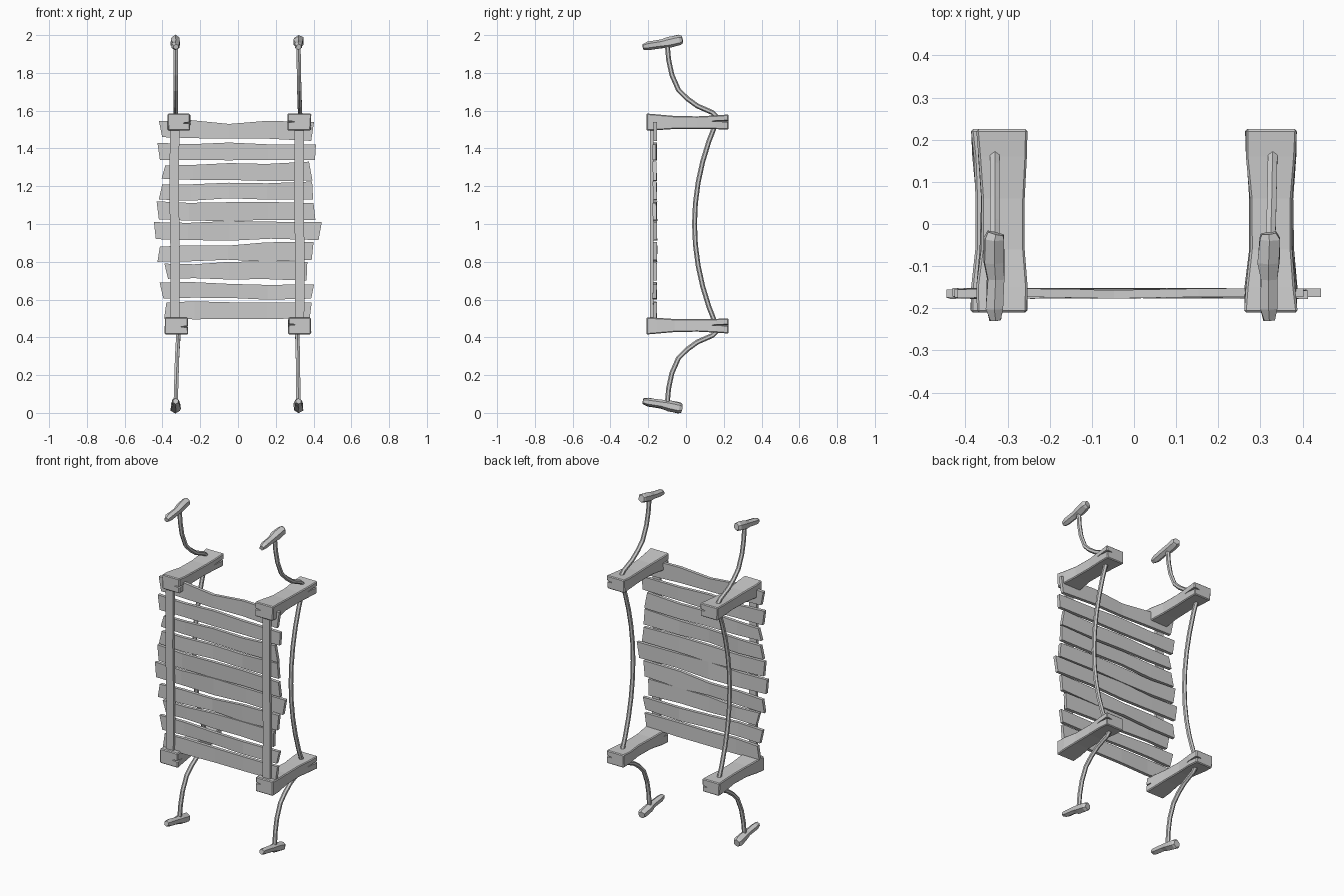
import bpy, bmesh, math, random
from mathutils import Vector

if "Cube" in bpy.data.objects:
    bpy.data.objects.remove(bpy.data.objects["Cube"])

random.seed(4)
MID = 1.0  # mirror height between upper and lower halves


def loft(name, rings):
    """Closed solid through a row of equally sized rings."""
    bm = bmesh.new()
    rows = [[bm.verts.new(p) for p in r] for r in rings]
    n = len(rows[0])
    for a, b in zip(rows, rows[1:]):
        for i in range(n):
            j = (i + 1) % n
            bm.faces.new((a[i], a[j], b[j], b[i]))
    bm.faces.new(rows[0][::-1])
    bm.faces.new(rows[-1])
    bmesh.ops.recalc_face_normals(bm, faces=bm.faces)
    me = bpy.data.meshes.new(name)
    bm.to_mesh(me)
    bm.free()
    ob = bpy.data.objects.new(name, me)
    bpy.context.collection.objects.link(ob)
    return ob


def tube(name, pts, radii, sides=6, wobble=0.0):
    """Round sweep along a path lying roughly in a y-z plane."""
    pts = [Vector(p) for p in pts]
    rings = []
    for i, p in enumerate(pts):
        t = (pts[min(i + 1, len(pts) - 1)] - pts[max(i - 1, 0)]).normalized()
        u = (Vector((1, 0, 0)) - t * t.x).normalized()
        v = t.cross(u)
        ring = []
        for k in range(sides):
            a = math.tau * (k + 0.5) / sides
            r = radii[i] * (1 + random.uniform(-wobble, wobble))
            ring.append(p + (u * math.cos(a) + v * math.sin(a)) * r)
        rings.append(ring)
    return loft(name, rings)


def jit(a):
    return random.uniform(-a, a)


# Planks: left x, left bottom z, left top z, right x, right bottom z, right top z
PLANKS = [
    (-.41, 1.46, 1.545, .395, 1.44, 1.54), (-.42, 1.34, 1.43, .41, 1.34, 1.42),
    (-.395, 1.24, 1.31, .385, 1.23, 1.33), (-.41, 1.13, 1.21, .395, 1.13, 1.225),
    (-.425, 1.025, 1.12, .405, 1.02, 1.11), (-.44, .92, 1.01, .435, .915, 1.01),
    (-.42, .80, .88, .395, .81, .905), (-.38, .71, .79, .365, .70, .80),
    (-.405, .605, .69, .395, .605, .68), (-.385, .50, .585, .385, .50, .585),
]
for i, (x0, b0, t0, x1, b1, t1) in enumerate(PLANKS):
    rings = []
    for s in (0, .2, .45, .7, 1):
        x = x0 + (x1 - x0) * s
        e = .010 if s in (0, 1) else 0
        w = 0 if e else .007
        b = b0 + (b1 - b0) * s + jit(w)
        t = t0 + (t1 - t0) * s + jit(w) - (.01 if i == 0 and s == .45 else 0)
        yt, yb = -.165 + jit(.003), -.165 + jit(.003)
        h = .010
        k = jit(e)
        rings.append([(x - k, yb - h, b), (x - k, yb + h, b),
                      (x + k, yt + h, t), (x + k, yt - h, t)])
    loft(f"plank_{i + 1}", rings)

CENTRES = {(-1, 1): -.313, (1, 1): .325, (-1, -1): -.326, (1, -1): .326}

for side in (-1, 1):
    sn = "right" if side > 0 else "left"

    # Flat bearer strap under the planks
    xs = side * .335 if side < 0 else .325
    loft(f"{sn}_bearer", [[(xs - .025 + d, -.19, z), (xs + .025 + d, -.19, z),
                           (xs + .025 + d, -.172, z), (xs - .025 + d, -.172, z)]
                          for z, d in ((.45, 0), (.8, .003), (1.15, -.003), (1.55, 0))])

    # Sagging hand rope between the posts
    xr = side * .33
    hand = [(xr, .165 - .12 * (1 - (t / 5) ** 2), MID + .55 * t / 5) for t in range(-5, 6)]
    tube(f"{sn}_hand_rope", hand, [.013] * len(hand))

    for end in (-1, 1):
        en = "upper" if end > 0 else "lower"
        fz = lambda z: z if end > 0 else 2 * MID - z

        # Post with pinched waist and chamfered edges
        cx = CENTRES[side, end]
        rings = []
        for y, w, z0, z1 in ((-.21, .061, 1.495, 1.585), (-.15, .060, 1.497, 1.58),
                             (-.06, .052, 1.503, 1.572), (.06, .051, 1.503, 1.57),
                             (.16, .057, 1.502, 1.575), (.225, .059, 1.50, 1.58)):
            a, b = fz(z0), fz(z1)
            rings.append([(cx - w + jit(.003), y, a), (cx + w + jit(.003), y, a),
                          (cx + w + jit(.003), y, b), (cx - w + jit(.003), y, b)])
        post = loft(f"{en}_{sn}_post", rings)
        bev = post.modifiers.new("bevel", 'BEVEL')
        bev.width = .005
        bev.segments = 1

        # Wedge-shaped splits cut into the post ends
        for k, (ye, yi, sx) in enumerate(((.24, .12, 1), (-.225, -.15, -side))):
            xo, xi = cx + sx * .08, cx + sx * .025
            zc = fz(1.54 + jit(.008))
            cut = loft(f"{en}_{sn}_split_cutter_{k}", [
                [(x, ye, zc - .009), (x, ye, zc + .009), (x, yi, zc + .003), (x, yi, zc)]
                if x == xo else
                [(x, ye, zc - .002), (x, ye, zc + .002), (x, yi + .04 * (1 if ye > 0 else -1), zc + .001),
                 (x, yi + .04 * (1 if ye > 0 else -1), zc - .001)]
                for x in (xo, xi)])
            cut.hide_render = True
            cut.hide_set(True)
            m = post.modifiers.new("split", 'BOOLEAN')
            m.operation = 'DIFFERENCE'
            m.object = cut

        # Anchor rope curling from post to peg
        xa = side * .33 if end > 0 else side * .313
        xb = side * .33 if side < 0 else .32
        path = [(.18, 1.55), (.14, 1.59), (.06, 1.625), (.005, 1.665), (-.04, 1.71),
                (-.075, 1.79), (-.092, 1.87), (-.10, 1.96)]
        n = len(path) - 1
        tube(f"{en}_{sn}_anchor_rope",
             [(xa + (xb - xa) * i / n, y, fz(z)) for i, (y, z) in enumerate(path)],
             [.013] * (n + 1))

        # Tapered rough-cut peg
        peg = [(-.022, 1.976), (-.035, 1.974), (-.09, 1.962), (-.13, 1.954),
               (-.20, 1.943), (-.228, 1.938)]
        tube(f"{en}_{sn}_peg", [(xb + jit(.002), y, fz(z)) for y, z in peg],
             [.021, .028, .028, .022, .022, .015], 6, .1)
